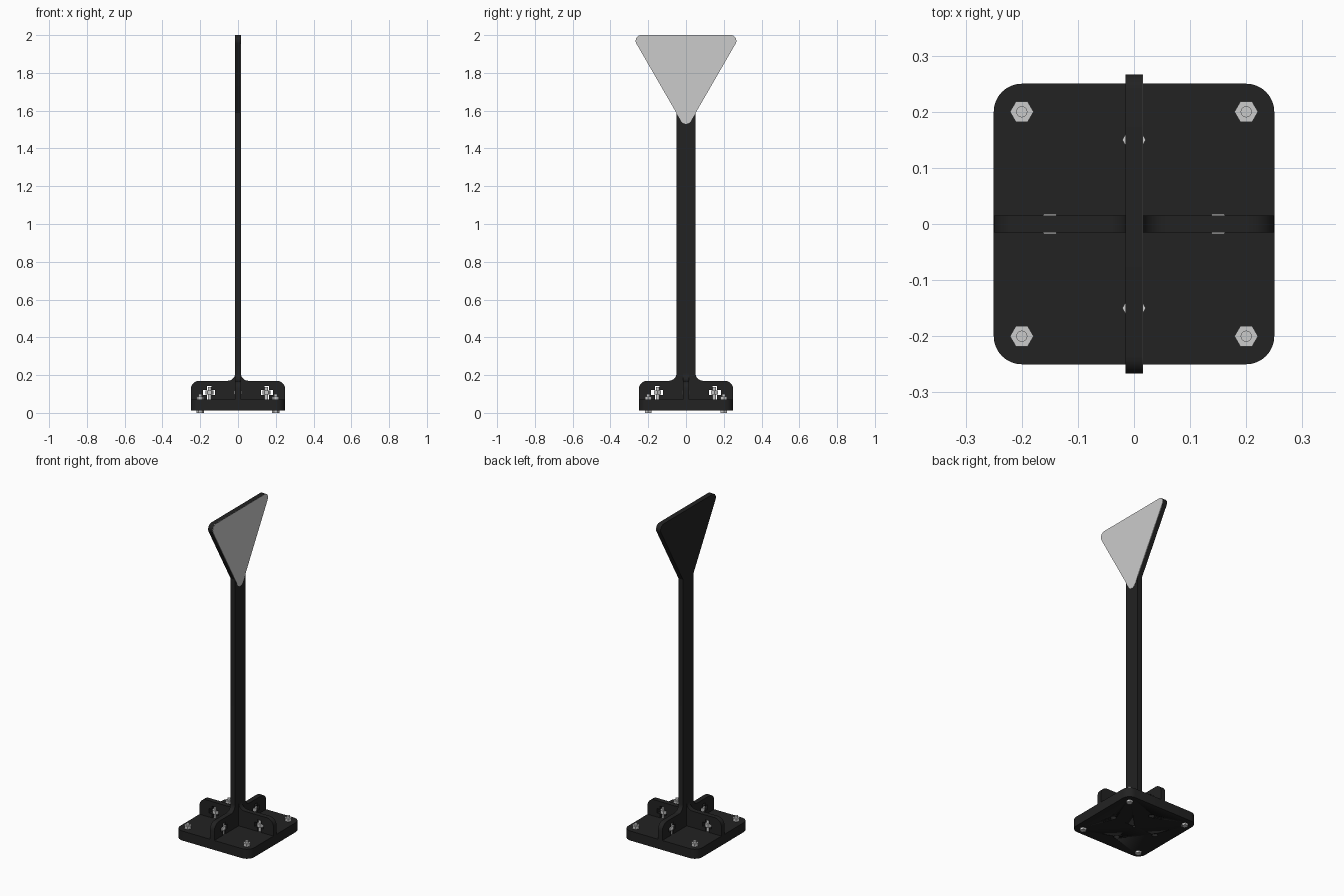
import bpy, bmesh
from math import sin, cos, radians, pi

if "Cube" in bpy.data.objects:
    bpy.data.objects.remove(bpy.data.objects["Cube"])

T = 0.03               # sheet thickness of post and fins
Z0, Z1 = 0.012, 0.07   # base plate bottom and top

black = bpy.data.materials.new("black_paint")
black.diffuse_color = (0.016, 0.016, 0.016, 1)
black.use_nodes = True
black.node_tree.nodes["Principled BSDF"].inputs["Base Color"].default_value = black.diffuse_color


def arc(cu, cv, r, a0, a1, n=8):
    return [(cu + r * cos(radians(a0 + (a1 - a0) * i / n)),
             cv + r * sin(radians(a0 + (a1 - a0) * i / n))) for i in range(n + 1)]


def finish(name, bm, mat=None):
    bmesh.ops.recalc_face_normals(bm, faces=bm.faces[:])
    me = bpy.data.meshes.new(name)
    bm.to_mesh(me)
    bm.free()
    ob = bpy.data.objects.new(name, me)
    bpy.context.collection.objects.link(ob)
    if mat:
        me.materials.append(mat)
    bpy.ops.object.select_all(action='DESELECT')
    ob.select_set(True)
    bpy.context.view_layer.objects.active = ob
    bpy.ops.object.shade_smooth_by_angle(angle=radians(30))
    return ob


def prism(name, pts, axis, d0, d1, mat=None):
    """Extrude a 2D outline along an axis from d0 to d1."""
    place = {'x': lambda u, v, d: (d, u, v),
             'y': lambda u, v, d: (u, d, v),
             'z': lambda u, v, d: (u, v, d)}[axis]
    bm = bmesh.new()
    lo, hi = ([bm.verts.new(place(u, v, d)) for u, v in pts] for d in (d0, d1))
    bm.faces.new(lo)
    bm.faces.new(hi)
    for i in range(len(pts)):
        j = (i + 1) % len(pts)
        bm.faces.new((lo[i], lo[j], hi[j], hi[i]))
    return finish(name, bm, mat)


def add_cyl(bm, x, y, z0, z1, r, n):
    rings = [[bm.verts.new((x + r * cos(2 * pi * i / n), y + r * sin(2 * pi * i / n), z))
              for i in range(n)] for z in (z0, z1)]
    for ring in rings:
        bm.faces.new(ring)
    for i in range(n):
        j = (i + 1) % n
        bm.faces.new((rings[0][i], rings[0][j], rings[1][j], rings[1][i]))


def mirror(half):
    return half + [(-u, v) for u, v in reversed(half)]


def fin_edge(w):
    """Fin outline: cross-shaped nut slot, rounded end, fillet into the post."""
    c, s, b = 0.153, 0.012, 0.031
    right = [(c + b, 0.122), (c + b, 0.095), (c + s, 0.095), (c + s, Z1)]
    slot = [(2 * c - u, v) for u, v in reversed(right)]
    slot += [(c - s, 0.122), (c - s, 0.142), (c + s, 0.142), (c + s, 0.122)] + right
    return (slot + [(0.25, Z1)] + arc(0.205, 0.125, 0.045, 0, 90)
            + arc(w + 0.04, 0.21, 0.04, 270, 180))


# Triangular sign outline, rounded equilateral, point down
R, APEX = 0.03, 1.5
sign = (arc(0.2887 - R * 3 ** 0.5, 2 - R, R, -30, 90)
        + arc(-0.2887 + R * 3 ** 0.5, 2 - R, R, 90, 210)
        + arc(0, APEX + 2 * R, R, 210, 330))

# Post, two fins and sign backing cut from one sheet
half = fin_edge(0.05) + [(0.05, APEX + 0.05 * 3 ** 0.5)]
half += arc(0.2887 - R * 3 ** 0.5, 2 - R, R, -30, 90)
prism("post_and_sign_back", mirror(half), 'x', -T / 2, T / 2, black)

# Reflective grey sign face on the right side
prism("sign_face", sign, 'x', T / 2 - 0.002, T / 2 + 0.0008)

# Cross fins on both sides of the post
side = fin_edge(T / 2) + [(T / 2, Z1)]
prism("cross_fin_right", side, 'y', -T / 2, T / 2, black)
prism("cross_fin_left", [(-u, v) for u, v in side], 'y', -T / 2, T / 2, black)

# Base plate with recessed holes underneath
corners = [p for k, (sx, sy) in enumerate([(1, 1), (-1, 1), (-1, -1), (1, -1)])
           for p in arc(sx * 0.2, sy * 0.2, 0.05, 90 * k, 90 * k + 90)]
plate = prism("base_plate", corners, 'z', Z0, Z1, black)

fin_spots = [(0.15, 0), (-0.15, 0), (0, 0.15), (0, -0.15)]
bm = bmesh.new()
for x, y in fin_spots:
    add_cyl(bm, x, y, Z0 - 0.02, 0.03, 0.017, 24)
add_cyl(bm, 0, 0, Z0 - 0.02, 0.03, 0.01, 24)
cutter = finish("hole_cutter", bm)
cutter.hide_render = True
cutter.hide_viewport = False
cutter.display_type = 'WIRE'
mod = plate.modifiers.new("holes", 'BOOLEAN')
mod.operation = 'DIFFERENCE'
mod.object = cutter
bpy.context.view_layer.objects.active = plate
bpy.ops.object.modifier_apply(modifier=mod.name)
bpy.data.objects.remove(cutter)

# Anchor bolts: head, shank and nut at each corner
for i, (x, y) in enumerate([(a, b) for a in (-0.2, 0.2) for b in (-0.2, 0.2)]):
    bm = bmesh.new()
    add_cyl(bm, x, y, 0, Z0 + 0.001, 0.019, 6)
    add_cyl(bm, x, y, Z0, 0.1, 0.01, 20)
    add_cyl(bm, x, y, Z1 - 0.001, 0.088, 0.021, 6)
    finish(f"anchor_bolt_{i + 1}", bm)

# Fin bolts with nuts captured in the cross slots
for i, (x, y) in enumerate(fin_spots):
    bm = bmesh.new()
    add_cyl(bm, x, y, 0.028, 0.138, 0.01, 20)
    add_cyl(bm, x, y, 0.098, 0.119, 0.021, 6)
    finish(f"fin_bolt_{i + 1}", bm)
